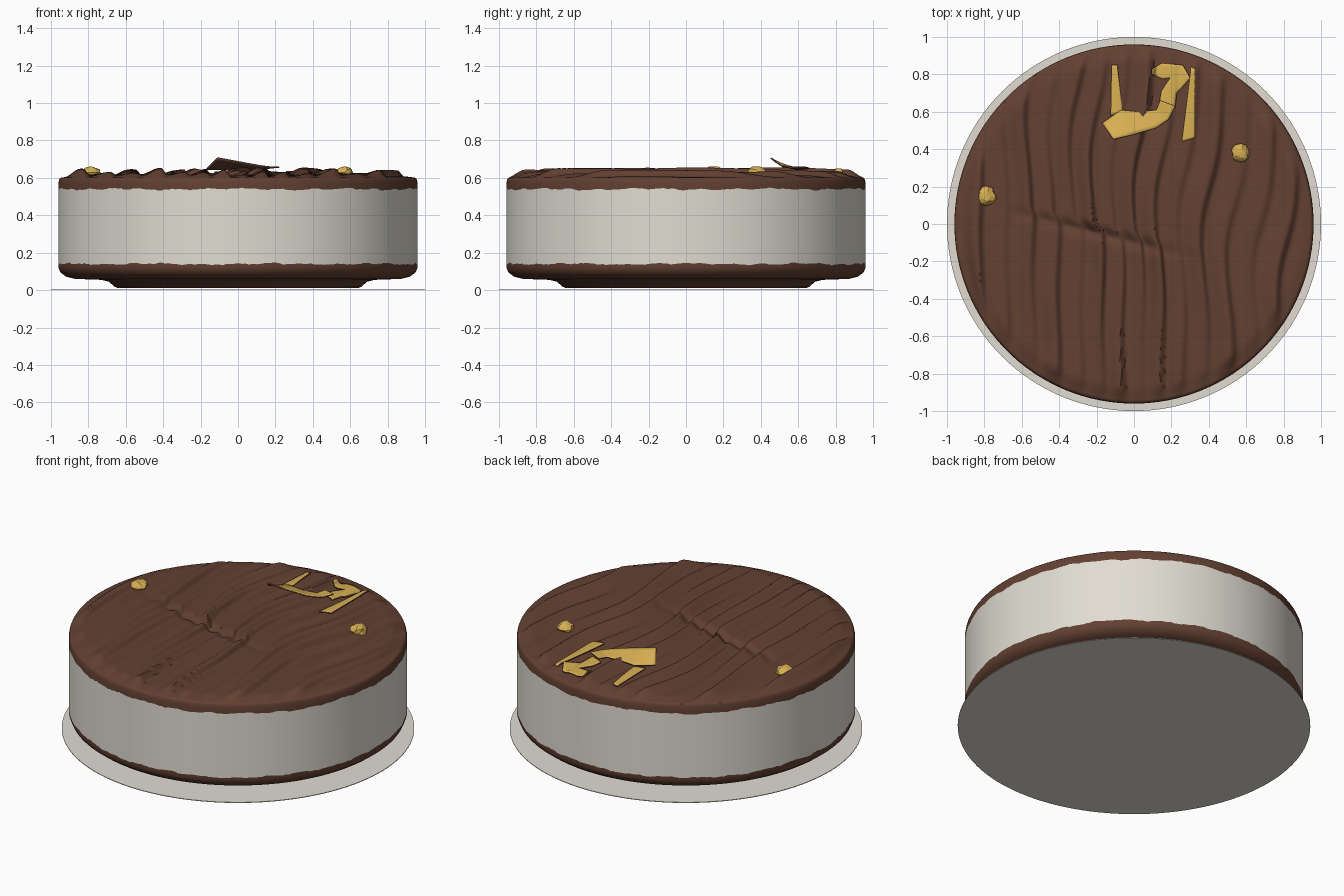
import bpy, bmesh, math, random
from mathutils import Vector

random.seed(4)
if "Cube" in bpy.data.objects:
    bpy.data.objects.remove(bpy.data.objects["Cube"])


def material(name, rgb):
    m = bpy.data.materials.new(name)
    m.use_nodes = True
    m.diffuse_color = (*rgb, 1)
    m.node_tree.nodes["Principled BSDF"].inputs["Base Color"].default_value = (*rgb, 1)
    return m


CHOCOLATE = material("chocolate", (0.125, 0.052, 0.032))
CREAM = material("cream", (0.75, 0.72, 0.65))
GOLD = material("gold", (0.68, 0.43, 0.085))

SEG = 300
RADIUS = 0.96


def finish(bm, name, *mats, angle=50):
    mesh = bpy.data.meshes.new(name)
    bm.to_mesh(mesh)
    bm.free()
    ob = bpy.data.objects.new(name, mesh)
    bpy.context.collection.objects.link(ob)
    for m in mats:
        mesh.materials.append(m)
    if angle:
        bpy.ops.object.select_all(action='DESELECT')
        ob.select_set(True)
        bpy.context.view_layer.objects.active = ob
        bpy.ops.object.shade_smooth_by_angle(angle=math.radians(angle))
    return ob


def smooth(t):
    t = max(0, min(1, t))
    return t * t * (3 - 2 * t)


# Height of the combed icing: wandering, one-sided ridges running front to back
def icing_height(x, y):
    r = math.hypot(x, y)
    edge = smooth((0.965 - r) / 0.1)
    step = smooth((y + 0.1 + 0.25 * x) / 0.07)
    u = x - 0.05 * y + 0.035 * math.sin(3 * y + 1 + 2 * x) + 0.015 * math.sin(7 * y + 5 * x)
    u += 0.03 * math.sin(5 * x) + 0.05 * step * math.exp(-9 * (x + 0.2) ** 2)
    p = u / 0.125 + 0.3
    f, lane = p % 1, math.floor(p)
    ridge = smooth(f / 0.75) if f < 0.75 else 1 - smooth((f - 0.75) / 0.25)
    power = 0.62 + 0.38 * math.sin(2.2 * y + 2.4 * lane)
    crease = 0.02 * math.exp(-((y + 0.1 + 0.25 * x) / 0.03) ** 2) * math.exp(-8 * (x + 0.2) ** 2)
    swell = 0.005 * math.sin(6 * x + 3 * y) + 0.012 * (1 - r * r)
    return 0.6 + edge * (0.007 + 0.036 * ridge * power + swell - crease)


# Uneven lines where the icing meets the cream band
def wavy_line(z):
    a, b = random.uniform(0, 6), random.uniform(0, 6)
    return [z + 0.003 * math.sin(9 * t * math.tau / SEG + a)
            + 0.003 * math.sin(31 * t * math.tau / SEG + b)
            + random.uniform(-0.003, 0.003) for t in range(SEG)]


def lathe(name, mat, rings, centre=None):
    """Rings are (radius, height), height being a number, list or function."""
    bm = bmesh.new()
    loops = []
    for r, z in rings:
        loop = []
        for i in range(SEG):
            a = i * math.tau / SEG
            x, y = r * math.cos(a), r * math.sin(a)
            h = z(x, y) if callable(z) else z[i] if isinstance(z, list) else z
            loop.append(bm.verts.new((x, y, h)))
        loops.append(loop)
    for low, high in zip(loops, loops[1:]):
        for i in range(SEG):
            j = (i + 1) % SEG
            bm.faces.new((low[i], low[j], high[j], high[i]))
    if centre is not None:
        tip = bm.verts.new((0, 0, centre))
        for i in range(SEG):
            bm.faces.new((loops[-1][i], loops[-1][(i + 1) % SEG], tip))
    return finish(bm, name, mat)


# Cake: chocolate foot, cream band, combed icing
low_line, high_line = wavy_line(0.14), wavy_line(0.54)
lathe("chocolate_foot", CHOCOLATE,
      [(0.02, 0.01), (0.64, 0.01), (0.66, 0.018), (0.69, 0.045), (0.73, 0.055), (0.87, 0.06),
       (0.92, 0.072), (0.95, 0.095), (RADIUS, 0.12), (RADIUS, low_line)])
lathe("cream_band", CREAM, [(RADIUS, low_line), (RADIUS, 0.34), (RADIUS, high_line)])
TOP_RINGS = 85
top = [(0.945 * (1 - k / TOP_RINGS), icing_height) for k in range(TOP_RINGS)]
lathe("chocolate_icing", CHOCOLATE,
      [(RADIUS, high_line), (RADIUS, 0.57), (0.957, 0.588), (0.953, 0.598)] + top,
      centre=icing_height(0, 0))

# Thin round board
bm = bmesh.new()
bmesh.ops.create_cone(bm, cap_ends=True, segments=128, radius1=1, radius2=1, depth=0.004)
bmesh.ops.translate(bm, verts=bm.verts, vec=(0, 0, 0.002))
finish(bm, "cake_board", CREAM, angle=30)


def drape(x, y):
    return max(icing_height(x + d, y) for d in (-0.015, 0, 0.015)) + 0.006


def ribbon(name, left, right, along=8, across=6):
    """Thin gilded sheet between two edges; points without a height lie on the icing."""
    def place(p):
        return Vector(p) if len(p) == 3 else Vector((*p, drape(*p)))

    on_icing = len(left[0]) == 2
    left, right = [place(p) for p in left], [place(p) for p in right]
    bm = bmesh.new()
    rows = []
    for s in range((len(left) - 1) * along + 1):
        k = min(s // along, len(left) - 2)
        t = s / along - k
        a, b = left[k].lerp(left[k + 1], t), right[k].lerp(right[k + 1], t)
        row = [a.lerp(b, c / across) for c in range(across + 1)]
        if on_icing:
            for v in row:
                v.z = drape(v.x, v.y)
        rows.append([bm.verts.new(v) for v in row])
    for p, q in zip(rows, rows[1:]):
        for c in range(across):
            bm.faces.new((p[c], p[c + 1], q[c + 1], q[c]))
    bm.normal_update()
    if sum(f.normal.z for f in bm.faces) < 0:
        bmesh.ops.reverse_faces(bm, faces=bm.faces)
    ob = finish(bm, name, GOLD, CHOCOLATE)
    mod = ob.modifiers.new("thickness", 'SOLIDIFY')
    mod.thickness = 0.008
    mod.offset = -1
    mod.material_offset = 1
    mod.material_offset_rim = 1


# Chocolate shard, leaning forward with a gilded back
ribbon("leaning_shard",
       [(-0.11, 0.455, 0.71), (0, 0.48, 0.69), (0.12, 0.515, 0.668), (0.185, 0.56, 0.66), (0.22, 0.63, 0.662)],
       [(-0.17, 0.54, 0.65), (-0.07, 0.61, 0.648), (0.03, 0.6, 0.648), (0.12, 0.61, 0.65), (0.14, 0.66, 0.655)])

# Gilded hook and strips lying on the icing
ribbon("gold_hook",
       [(0.22, 0.62), (0.23, 0.7), (0.3, 0.78), (0.26, 0.85), (0.15, 0.86), (0.1, 0.83)],
       [(0.135, 0.65), (0.145, 0.71), (0.19, 0.775), (0.19, 0.78), (0.15, 0.775), (0.1, 0.8)])
ribbon("gold_strip_right", [(-0.12, 0.85), (-0.125, 0.58)], [(-0.09, 0.85), (-0.06, 0.6)], along=20)
ribbon("gold_strip_left", [(0.305, 0.84), (0.255, 0.44)], [(0.325, 0.83), (0.325, 0.46)], along=28)

# Crumpled gold nuggets
for name, x, y in (("gold_nugget_right", -0.79, 0.15), ("gold_nugget_left", 0.57, 0.38)):
    bm = bmesh.new()
    bmesh.ops.create_icosphere(bm, subdivisions=2, radius=0.05)
    for v in bm.verts:
        v.co *= random.uniform(0.85, 1.15)
        v.co = Vector((x, y, 0.628)) + Vector((v.co.x, v.co.y, v.co.z * 0.7))
    finish(bm, name, GOLD, angle=0)
